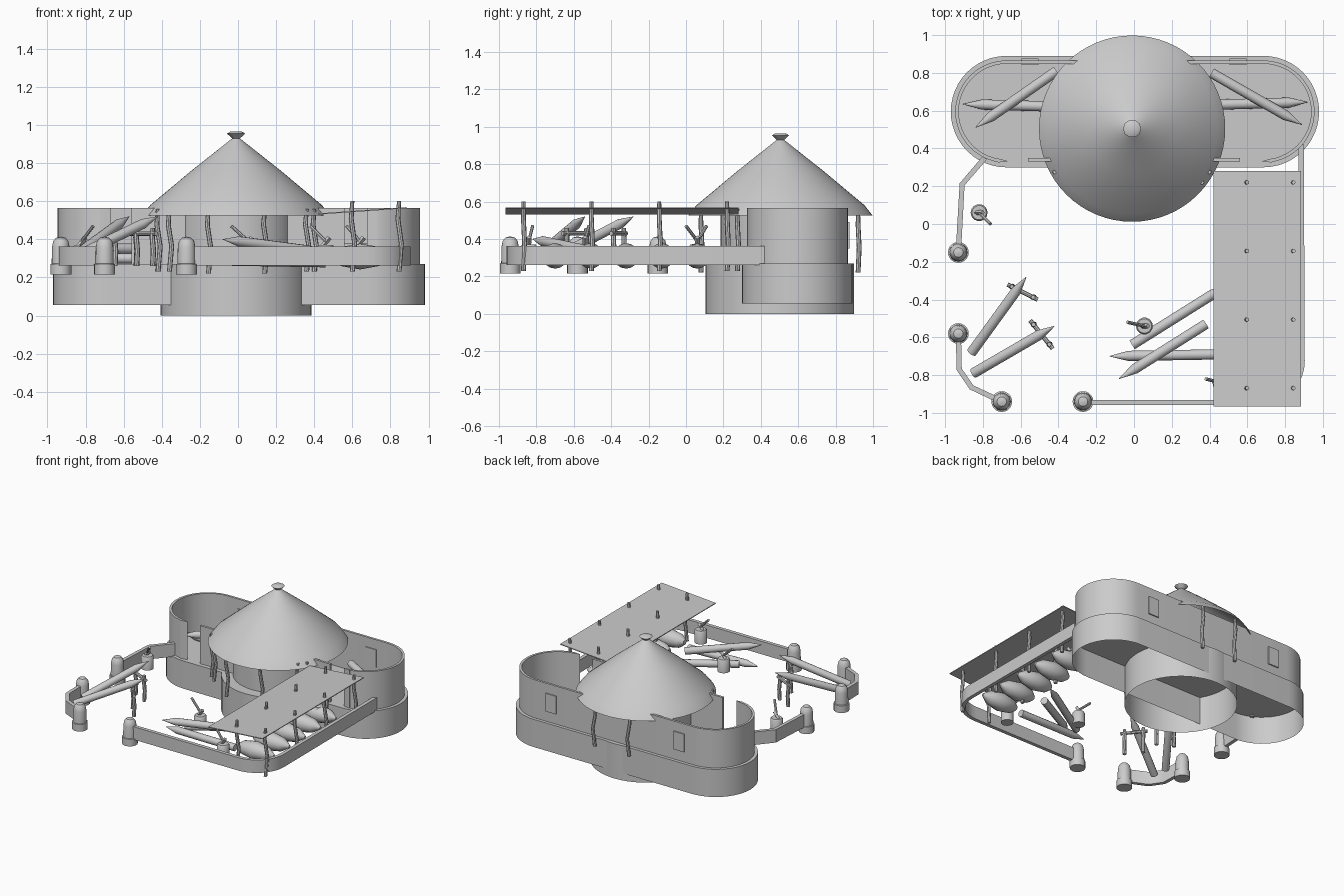
import bpy, bmesh, math
from math import sin, cos, pi
from mathutils import Vector

if "Cube" in bpy.data.objects:
    bpy.data.objects.remove(bpy.data.objects["Cube"])

grey = bpy.data.materials.new("pale_grey")
grey.use_nodes = True
grey.diffuse_color = (0.6, 0.6, 0.6, 1)
grey.node_tree.nodes["Principled BSDF"].inputs["Base Color"].default_value = (0.6, 0.6, 0.6, 1)


def finish(name, bm):
    bmesh.ops.remove_doubles(bm, verts=bm.verts, dist=0.0002)
    bmesh.ops.recalc_face_normals(bm, faces=bm.faces)
    mesh = bpy.data.meshes.new(name)
    bm.to_mesh(mesh)
    bm.free()
    mesh.materials.append(grey)
    obj = bpy.data.objects.new(name, mesh)
    bpy.context.collection.objects.link(obj)
    bpy.ops.object.select_all(action='DESELECT')
    obj.select_set(True)
    bpy.context.view_layer.objects.active = obj
    bpy.ops.object.shade_smooth_by_angle(angle=math.radians(35))
    return obj


def sweep(name, stations, sides=12, bottom=True, top=True):
    """Round body through (point, radius) stations."""
    bm = bmesh.new()
    axis = Vector(stations[-1][0]) - Vector(stations[0][0])
    turn = axis.to_track_quat('Z', 'Y')
    rings = []
    for point, r in stations:
        rings.append([bm.verts.new(Vector(point) + turn @ Vector(
            (r * cos(2 * pi * i / sides), r * sin(2 * pi * i / sides), 0)))
            for i in range(sides)])
    for a, b in zip(rings, rings[1:]):
        for i in range(sides):
            j = (i + 1) % sides
            bm.faces.new((a[i], a[j], b[j], b[i]))
    if bottom:
        bm.faces.new(rings[0])
    if top:
        bm.faces.new(rings[-1])
    return finish(name, bm)


def lathe(name, x, y, profile, sides=48, **caps):
    return sweep(name, [((x, y, z), r) for r, z in profile], sides, **caps)


def band(name, path, z0, z1, thick):
    """Upright wall of even thickness following a plan path."""
    bm = bmesh.new()
    pts = [Vector(p) for p in path]
    rows = []
    for i, p in enumerate(pts):
        d0 = (p - pts[max(i - 1, 0)]).normalized()
        d1 = (pts[min(i + 1, len(pts) - 1)] - p).normalized()
        d = (d0 + d1).normalized()
        n = Vector((-d.y, d.x)) * thick / 2
        rows.append([bm.verts.new((*q, z)) for q, z in
                     ((p + n, z0), (p - n, z0), (p - n, z1), (p + n, z1))])
    for a, b in zip(rows, rows[1:]):
        for i in range(4):
            bm.faces.new((a[i], a[(i + 1) % 4], b[(i + 1) % 4], b[i]))
    bm.faces.new(rows[0])
    bm.faces.new(rows[-1])
    return finish(name, bm)


def arc(cx, cy, r, a0, a1, n=24):
    return [(cx + r * cos(a0 + (a1 - a0) * i / n), cy + r * sin(a0 + (a1 - a0) * i / n))
            for i in range(n + 1)]


def log(name, butt, tip, r=0.027):
    """Sharpened log."""
    a, b = Vector(butt), Vector(tip)
    neck = b + (a - b).normalized() * 0.1
    sweep(name, [(a, r), (neck, r), (b, 0.001)], 12)


def post(name, x, y, z0, z1, r=0.013, bend=0.012):
    """Slightly crooked pole."""
    h = z1 - z0
    sweep(name, [((x, y, z0), r), ((x + bend, y + bend / 2, z0 + h * 0.4), r),
                 ((x - bend / 2, y, z0 + h * 0.75), r), ((x, y, z1), r * 0.8)], 8)


# Long raised base: open underneath, floor on top
CY, FLOOR = 0.595, 0.27
outline = arc(0.685, CY, 0.295, -pi / 2, pi / 2) + arc(-0.675, CY, 0.295, pi / 2, 1.5 * pi)
bm = bmesh.new()
low = [bm.verts.new((x, y, 0.055)) for x, y in outline]
high = [bm.verts.new((x, y, FLOOR)) for x, y in outline]
for i in range(len(low)):
    j = (i + 1) % len(low)
    bm.faces.new((low[i], low[j], high[j], high[i]))
bm.faces.new(high)
finish("long_base", bm)

# Round base, central hut and roof
HX, HY = -0.01, 0.5
lathe("round_base", HX, HY, [(0.397, 0), (0.397, FLOOR)], bottom=False)
lathe("hut_wall", HX, HY, [(0.315, FLOOR), (0.315, 0.57)])
lathe("roof", HX, 0.505, [(0.493, 0.525), (0.45, 0.58), (0.235, 0.76), (0.02, 0.93)],
      64, bottom=False)
lathe("roof_knob", HX, 0.505, [(0.015, 0.925), (0.048, 0.955), (0.03, 0.965)], 10)

# Parapet around both wings, open at the two front doorways
parapet = [(-0.72, 0.335)] + arc(-0.675, CY, 0.262, 1.5 * pi, pi / 2)
parapet += arc(0.685, CY, 0.262, pi / 2, -pi / 2) + [(0.73, 0.335)]
band("parapet", parapet, FLOOR, 0.565, 0.018)
for side, label in ((1, "left"), (-1, "right")):
    band("front_wall_" + label, [(side * 0.26, 0.34), (side * 0.56, 0.34)], FLOOR, 0.565, 0.018)
    band("window_" + label, [(side * 0.55 - 0.045, 0.858), (side * 0.55 + 0.045, 0.858)],
         0.35, 0.49, 0.034)

# Roof posts
for x, y in ((-0.155, 0.08), (0.14, 0.08), (-0.155, 0.92), (0.14, 0.92)):
    post("roof_post", x, y, 0.22, 0.56)
for side in (-1, 1):
    post("roof_post", side * 0.36, 0.22, 0.23, 0.56)
    post("roof_post", side * 0.41 + HX, 0.275, 0.23, 0.56)

# Fence runs
Z0, Z1 = 0.262, 0.362
band("fence_right_rear", [(-0.79, 0.35), (-0.91, 0.21), (-0.93, -0.15)], Z0, Z1, 0.028)
band("fence_right_front", [(-0.93, -0.58), (-0.925, -0.77), (-0.86, -0.865), (-0.70, -0.94)],
     Z0, Z1, 0.028)
band("fence_left", [(-0.27, -0.945)] + arc(0.67, -0.725, 0.22, -pi / 2, 0, 10) + [(0.885, 0.42)],
     Z0, Z1, 0.028)

# Domed fence towers
for x, y in ((-0.93, -0.15), (-0.93, -0.58), (-0.70, -0.94), (-0.27, -0.94)):
    lathe("fence_tower", x, y, [(0.055, 0.215), (0.055, 0.27), (0.048, 0.272), (0.046, 0.36),
                                (0.04, 0.39), (0.025, 0.408), (0.001, 0.414)], 20)

# Sloping canopy with poles and the bulging sacks beneath
bm = bmesh.new()
for dz in (0, 0.006):
    bm.faces.new([bm.verts.new(c) for c in (
        (0.42, -0.965, 0.53 + dz), (0.885, -0.965, 0.563 + dz),
        (0.885, 0.28, 0.563 + dz), (0.42, 0.28, 0.53 + dz))])
bmesh.ops.bridge_loops(bm, edges=bm.edges[:])
finish("canopy", bm)
for i in range(4):
    for x in (0.6, 0.845):
        post("canopy_pole", x, 0.22 - 0.363 * i, 0.23, 0.6)
for i in range(5):
    y = -0.7 + 0.19 * i
    sweep("sack", [((0.5, y, 0.31), 0.02), ((0.54, y, 0.31), 0.05), ((0.64, y, 0.31), 0.068),
                   ((0.74, y, 0.31), 0.05), ((0.8, y, 0.31), 0.01)], 16)

# Sharpened logs in the wings and yard
log("log_wing_right_a", (-0.36, 0.62, 0.3), (-0.905, 0.635, 0.3))
log("log_wing_right_b", (-0.41, 0.81, 0.35), (-0.84, 0.51, 0.35))
log("log_wing_left_a", (0.36, 0.63, 0.3), (0.92, 0.645, 0.3))
log("log_wing_left_b", (0.41, 0.8, 0.35), (0.89, 0.525, 0.35))
log("log_raised_a", (-0.86, -0.68, 0.31), (-0.57, -0.28, 0.52))
log("log_raised_b", (-0.85, -0.79, 0.31), (-0.42, -0.54, 0.52))
log("log_yard_a", (-0.01, -0.64, 0.3), (0.5, -0.32, 0.3))
log("log_yard_b", (0.46, -0.69, 0.28), (-0.13, -0.7, 0.29))
log("log_yard_c", (0.38, -0.53, 0.34), (-0.08, -0.82, 0.4))

# Trestles propping the raised logs
for a, b in (((-0.67, -0.32), (-0.51, -0.4)), ((-0.55, -0.51), (-0.43, -0.66))):
    va, vb = Vector((*a, 0.43)), Vector((*b, 0.43))
    sweep("trestle_bar", [(va, 0.012), (vb, 0.012)], 8)
    for t in (0.15, 0.85):
        p = va.lerp(vb, t)
        post("trestle_leg", p.x, p.y, 0.26, 0.46, 0.014, 0.004)

# Chopping blocks, each with a hatchet
for x, y, dx, dy in ((-0.82, 0.06, 0.06, -0.06), (0.055, -0.54, -0.09, 0.02),
                     (0.46, -0.84, -0.08, 0.02), (0.64, 0.06, -0.07, 0.05)):
    lathe("chopping_block", x, y, [(0.045, 0.27), (0.045, 0.36), (0.038, 0.37)], 14)
    sweep("hatchet_handle", [((x, y, 0.39), 0.009), ((x + dx, y + dy, 0.47), 0.009)], 8)
    sweep("hatchet_head", [((x - 0.02, y, 0.36), 0.012), ((x + 0.02, y, 0.41), 0.014)], 4)
